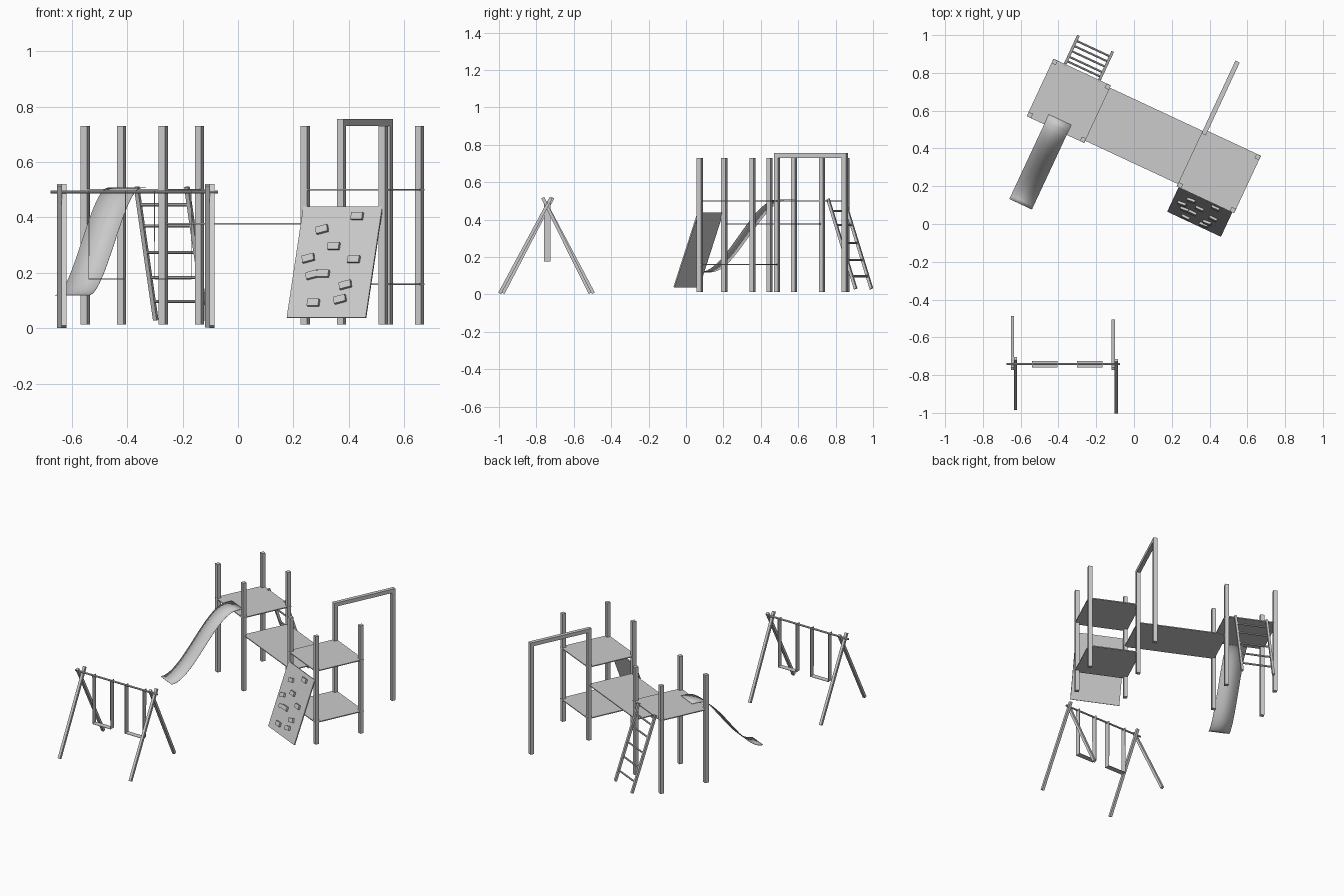
import bpy
import bmesh
import math
from mathutils import Vector, Matrix

if "Cube" in bpy.data.objects:
    bpy.data.objects.remove(bpy.data.objects["Cube"], do_unlink=True)

grey = bpy.data.materials.new("light_grey")
grey.use_nodes = True
GREY = (0.6, 0.6, 0.6, 1)
grey.diffuse_color = GREY
grey.node_tree.nodes["Principled BSDF"].inputs["Base Color"].default_value = GREY

# Tower frames: both towers share one turned axis
TURN = Matrix.Rotation(math.radians(-25), 4, 'Z')
LEFT = Matrix.Translation((-0.345, 0.652, 0)) @ TURN
RIGHT = Matrix.Translation((0.449, 0.28, 0)) @ TURN
WORLD = Matrix.Identity(4)
SPAN = 0.877
POST = 0.155
THICK = 0.025
POST_TOP = 0.73
POST_BASE = 0.013


def finish(name, bm, frame):
    bmesh.ops.recalc_face_normals(bm, faces=bm.faces)
    mesh = bpy.data.meshes.new(name)
    bm.to_mesh(mesh)
    bm.free()
    mesh.materials.append(grey)
    obj = bpy.data.objects.new(name, mesh)
    obj.matrix_world = frame
    bpy.context.collection.objects.link(obj)
    return obj


def box(name, center, size, frame=WORLD):
    bm = bmesh.new()
    bmesh.ops.create_cube(bm, size=1)
    bmesh.ops.scale(bm, vec=size, verts=bm.verts)
    bmesh.ops.translate(bm, vec=center, verts=bm.verts)
    return finish(name, bm, frame)


def bar(name, start, end, width, frame=WORLD, sides=4):
    """Straight bar between two points, square or round."""
    a, b = Vector(start), Vector(end)
    d = b - a
    bm = bmesh.new()
    r = width / 2 / math.cos(math.pi / sides)
    bmesh.ops.create_cone(bm, cap_ends=True, segments=sides, radius1=r, radius2=r, depth=d.length)
    bmesh.ops.rotate(bm, verts=bm.verts, matrix=Matrix.Rotation(math.pi / sides, 3, 'Z'))
    rot = d.to_track_quat('Z', 'Y').to_matrix()
    bmesh.ops.rotate(bm, verts=bm.verts, matrix=rot)
    bmesh.ops.translate(bm, vec=(a + b) / 2, verts=bm.verts)
    return finish(name, bm, frame)


def sheet(name, rows, frame=WORLD, thickness=0.002):
    """Thin strip through pairs of edge points."""
    bm = bmesh.new()
    pairs = [[bm.verts.new(p) for p in row] for row in rows]
    for (a, b), (c, d) in zip(pairs, pairs[1:]):
        bm.faces.new((a, b, d, c))
    obj = finish(name, bm, frame)
    mod = obj.modifiers.new("thickness", 'SOLIDIFY')
    mod.thickness = thickness
    mod.offset = 0
    return obj


# Tower posts and decks
for side, frame, decks in (("left", LEFT, (0.5,)), ("right", RIGHT, (0.5, 0.159))):
    for u in (-POST, POST):
        for v in (-POST, POST):
            box(side + "_tower_post", (u, v, (POST_TOP + POST_BASE) / 2),
                (THICK, THICK, POST_TOP - POST_BASE), frame)
    for z in decks:
        box(side + "_tower_deck", (0, 0, z), (0.336, 0.336, 0.006), frame)

# Bridge between the towers
box("bridge_deck", (SPAN / 2, 0, 0.377), (SPAN - 2 * POST + 0.01, 0.31, 0.006), LEFT)

# Overhead beam with its own far post
BEAM = 0.40
box("beam_post", (-POST, POST + BEAM, (POST_TOP + POST_BASE) / 2),
    (THICK, THICK, POST_TOP - POST_BASE), RIGHT)
box("overhead_beam", (-POST, POST + BEAM / 2, POST_TOP + THICK / 2),
    (THICK, BEAM + THICK, THICK), RIGHT)

# Slide: S-curve with a flat lip on the deck
rows = []
STEPS = 24
for i in range(STEPS + 1):
    t = i / STEPS
    z = 0.119 + 0.388 * t * t * (3 - 2 * t)
    rows.append([(u, -0.604 + 0.454 * t, z) for u in (-0.066, 0.066)])
rows.append([(u, -0.11, 0.507) for u in (-0.066, 0.066)])
slide = sheet("slide", rows, LEFT)
for o in bpy.context.selected_objects:
    o.select_set(False)
bpy.context.view_layer.objects.active = slide
slide.select_set(True)
bpy.ops.object.shade_smooth_by_angle(angle=math.radians(35))

# Ladder behind the left tower
foot, head = Vector((0, 0.328, 0.03)), Vector((0, 0.165, 0.51))
for u in (-0.1, 0.1):
    off = Vector((u, 0, 0))
    bar("ladder_rail", foot + off, head + off, 0.015, LEFT)
for z in (0.097, 0.184, 0.274, 0.37, 0.446):
    p = foot.lerp(head, (z - foot.z) / (head.z - foot.z))
    bar("ladder_rung", p - Vector((0.1, 0, 0)), p + Vector((0.1, 0, 0)), 0.011, LEFT, 8)

# Climbing wall leaning on the right tower, with holds
low, high = Vector((0, -0.307, 0.038)), Vector((0, -0.165, 0.438))
slope = high - low
tilt = math.atan2(slope.z, slope.y)
WALL = RIGHT @ Matrix.Translation(low) @ Matrix.Rotation(tilt, 4, 'X')
box("climbing_wall", (0, slope.length / 2, 0), (0.314, slope.length, 0.007), WALL)
holds = ((0.71, 0.91), (0.29, 0.79), (0.47, 0.64), (0.17, 0.53), (0.75, 0.52),
         (0.25, 0.38), (0.39, 0.39), (0.69, 0.29), (0.32, 0.13), (0.65, 0.16))
for i, (a, f) in enumerate(holds):
    spin = Matrix.Rotation(math.radians(15 if i % 2 else 0), 4, 'Z')
    place = Matrix.Translation(((a - 0.5) * 0.314, f * slope.length, 0.009))
    box("climbing_hold", (0, 0, 0), (0.045, 0.026, 0.014), WALL @ place @ spin)

# Swing frame: crossed legs and top bar
for side, x, dy in (("right", -0.636, 0.0), ("left", -0.102, -0.018)):
    bar(side + "_swing_front_leg", (x + 0.008, -0.978 + dy, 0.006),
        (x + 0.008, -0.712 + dy / 2, 0.517), 0.017)
    bar(side + "_swing_back_leg", (x - 0.008, -0.495 + dy, 0.006),
        (x - 0.008, -0.766, 0.517), 0.017)
bar("swing_top_bar", (-0.676, -0.742, 0.492), (-0.073, -0.742, 0.492), 0.011, sides=8)

# Swings: flat straps and seat in one strip
for x in (-0.472, -0.235):
    outline = ((-0.066, 0.498), (-0.066, 0.178), (0.066, 0.178), (0.066, 0.498))
    sheet("swing_seat_and_straps",
          [[(x + dx, y, z) for y in (-0.76, -0.724)] for dx, z in outline], thickness=0.003)
